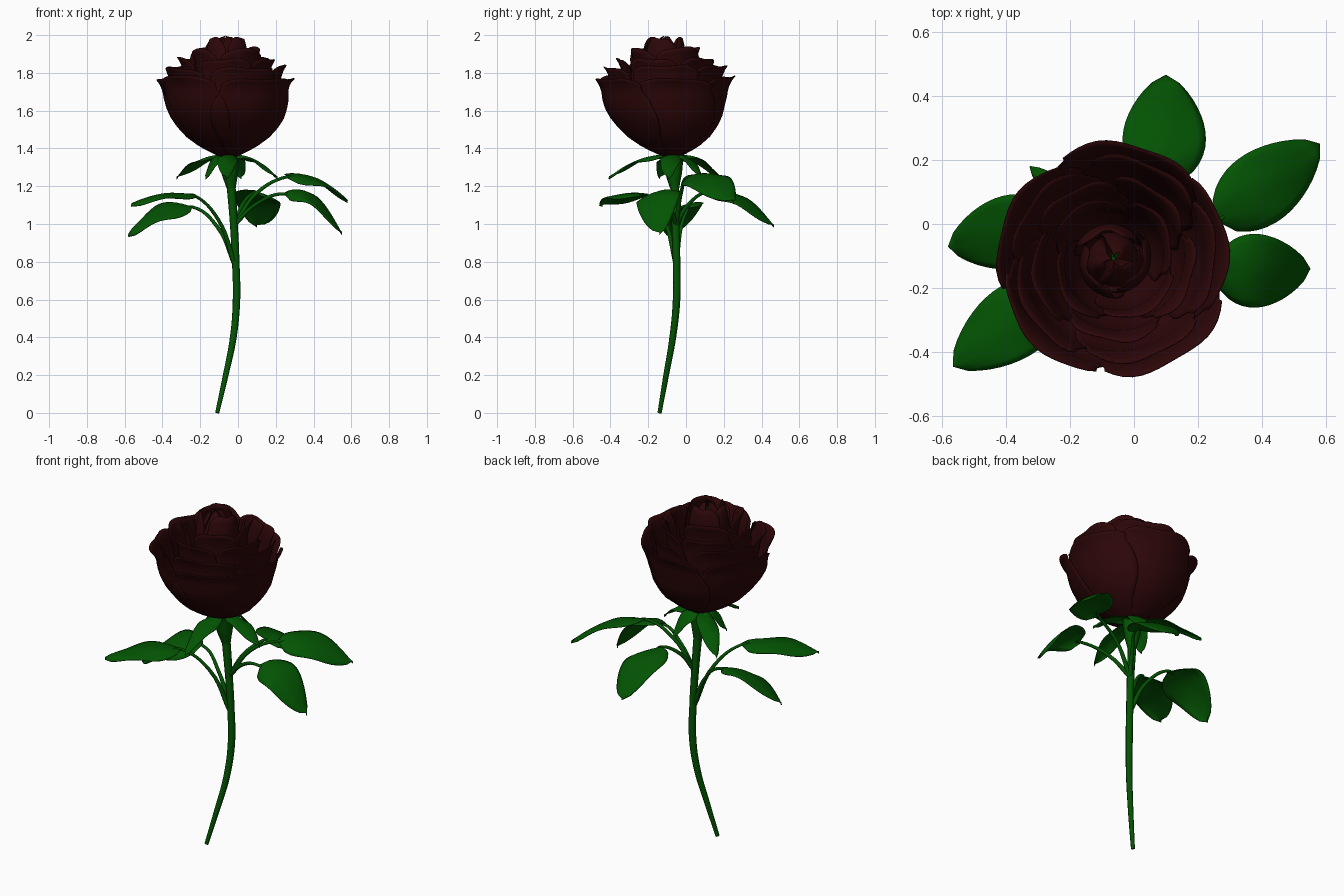
import bpy, math, random
from mathutils import Vector

random.seed(4)
if "Cube" in bpy.data.objects:
    bpy.data.objects.remove(bpy.data.objects["Cube"])


def material(name, rgb):
    m = bpy.data.materials.new(name)
    m.use_nodes = True
    m.diffuse_color = (*rgb, 1)
    bsdf = m.node_tree.nodes["Principled BSDF"]
    bsdf.inputs["Base Color"].default_value = (*rgb, 1)
    bsdf.inputs["Roughness"].default_value = 0.7
    return m


RED = material("dark red petal", (0.026, 0.002, 0.0025))
GREEN = material("leaf green", (0.001, 0.09, 0.001))


def sheet(name, func, nu, nv, mat, thick=0.004):
    """Thin smooth surface from func(u, v), u in -1..1, v in 0..1."""
    verts = [func(2 * i / nu - 1, j / nv) for j in range(nv + 1) for i in range(nu + 1)]
    w = nu + 1
    faces = [(j * w + i, j * w + i + 1, (j + 1) * w + i + 1, (j + 1) * w + i)
             for j in range(nv) for i in range(nu)]
    me = bpy.data.meshes.new(name)
    me.from_pydata(verts, [], faces)
    me.materials.append(mat)
    me.shade_smooth()
    ob = bpy.data.objects.new(name, me)
    bpy.context.collection.objects.link(ob)
    mod = ob.modifiers.new("thickness", "SOLIDIFY")
    mod.thickness = thick
    mod.offset = 0


def tube(name, points, radii):
    """Round green tube through the points with a radius at each."""
    cu = bpy.data.curves.new(name, "CURVE")
    cu.dimensions = "3D"
    cu.bevel_depth = 1
    cu.bevel_resolution = 2
    cu.resolution_u = 6
    cu.use_fill_caps = True
    sp = cu.splines.new("BEZIER")
    sp.bezier_points.add(len(points) - 1)
    for bp, p, r in zip(sp.bezier_points, points, radii):
        bp.co, bp.radius = p, r
        bp.handle_left_type = bp.handle_right_type = "AUTO"
    cu.materials.append(GREEN)
    ob = bpy.data.objects.new(name, cu)
    bpy.context.collection.objects.link(ob)


def lerp_profile(pts, t):
    """Interpolate along a list of evenly spaced values."""
    s = min(max(t, 0), 1) * (len(pts) - 1)
    i = min(int(s), len(pts) - 2)
    return pts[i] + (pts[i + 1] - pts[i]) * (s - i)


# Stem
tube("stem",
     [(-0.11, -0.14, 0), (-0.065, -0.105, 0.2), (-0.025, -0.07, 0.4), (-0.008, -0.05, 0.6),
      (-0.012, -0.05, 0.8), (-0.022, -0.055, 1.0), (-0.038, -0.06, 1.22)],
     [0.011, 0.015, 0.018, 0.02, 0.02, 0.021, 0.024])

# Swollen cup under the flower
tube("flower_cup", [(-0.036, -0.06, 1.19), (-0.043, -0.065, 1.27), (-0.05, -0.07, 1.37)],
     [0.025, 0.045, 0.06])


def blade(name, base, tip, width, arch, droop, roll, power, skew):
    """Arched pointed leaf from base to tip, drooping at the sides and rolled."""
    base, tip = Vector(base), Vector(tip)
    along = tip - base
    side = Vector((-along.y, along.x, 0)).normalized()

    def point(u, v):
        full = max(math.sin(math.pi * v ** skew), 0) ** power
        p = base + along * v + side * (u * full * width / 2)
        p.z += arch * math.sin(math.pi * v) + (roll * u - droop * u * u) * full
        p.z += 0.008 * abs(u) * math.sin(v * 9 + u * 2)
        return p
    sheet(name, point, 10, 14, GREEN)


# Five leaves: base, tip, width, arch, roll, height where the stalk leaves the stem
leaves = {
    "back_leaf": ((0.09, 0.12, 1.17), (0.1, 0.465, 0.99), 0.26, 0.06, 0.03, 1.0),
    "upper_left_leaf": ((0.26, 0.01, 1.25), (0.58, 0.25, 1.12), 0.23, 0.055, 0.035, 1.0),
    "lower_left_leaf": ((0.25, -0.15, 1.16), (0.55, -0.14, 0.95), 0.23, 0.09, 0.035, 1.0),
    "lower_right_leaf": ((-0.24, 0.01, 1.09), (-0.58, -0.07, 0.94), 0.23, 0.065, -0.035, 0.78),
    "upper_right_leaf": ((-0.23, -0.2, 1.15), (-0.565, -0.445, 1.1), 0.23, 0.035, 0.0, 0.78),
}
for name, (base, tip, width, arch, roll, z0) in leaves.items():
    blade(name, base, tip, width, arch, 0.025, roll, 0.65, 0.8)
    start = Vector((-0.015, -0.052, z0))
    end = Vector(base)
    mid = start.lerp(end, 0.42)
    mid.z = z0 + (end.z - z0) * 0.66
    inner = end + (Vector(tip) - end) * 0.12 + Vector((0, 0, 0.012))
    tube(name + "_stalk", [start, mid, end, inner], [0.013, 0.01, 0.008, 0.004])

# Sepals spreading below the petals
for i, (angle, reach) in enumerate([(138, 0.37), (66, 0.17), (-6, 0.26), (-92, 0.34), (210, 0.14)]):
    d = Vector((math.cos(math.radians(angle)), math.sin(math.radians(angle)), 0))
    c = Vector((-0.05, -0.068, 1.365))
    tip = c + d * reach
    tip.z = 1.245
    blade(f"sepal_{i + 1}", c + d * 0.02, tip, 0.11, 0.035, 0.015, 0.0, 0.7, 0.75)

# Bloom: radius runs from the base of the bowl to the rim
CENTRE = Vector((-0.065, -0.112))
BASE = Vector((-0.05, -0.075))
BOWL = [0.12, 0.44, 0.65, 0.79, 0.89, 0.95, 0.99, 1.01, 1.01]


def petal(name, angle, half, radius, top, flare, twist, tilt):
    phase = random.uniform(0, 6)
    top += random.uniform(-0.01, 0.01)

    def point(u, v):
        a = angle + u * half * (0.75 + 0.25 * math.sin(math.pi * min(v * 1.1, 1)))
        rim = max(v - 0.78, 0) / 0.22
        edge = 1 - 0.09 * abs(u) ** 4 + 0.01 * math.sin(4 * u + phase)
        r = radius * lerp_profile(BOWL, v) * (1 + twist * u)
        r += flare * rim ** 2 * (1 + 0.2 * math.sin(5 * u + phase)) * (1 - 0.5 * u ** 4)
        z = 1.355 + (top - 1.355) * v * (1 + (edge - 1) * v)
        z -= tilt * rim ** 3 * (1 - 0.6 * abs(u))
        c = BASE.lerp(CENTRE, min(v * 1.6, 1))
        return (c.x + r * math.cos(a), c.y + r * math.sin(a), z)
    sheet(name, point, 16, 20, RED)


# Rings of petals: count, half angle, radius, top, flare, twist, rim drop
rings = [
    ("outer", 5, 0.86, 0.33, 1.785, 0.032, 0.022, 0.012),
    ("second", 5, 0.82, 0.285, 1.845, 0.03, 0.035, 0.015),
    ("third", 5, 0.82, 0.222, 1.89, 0.03, 0.05, 0.012),
    ("fourth", 4, 1.0, 0.165, 1.935, 0.025, 0.08, 0.006),
    ("bud", 3, 1.35, 0.11, 1.98, -0.025, 0.1, 0.0),
    ("heart", 3, 1.35, 0.082, 1.997, -0.066, 0.08, 0.0),
]
for k, (label, count, half, radius, top, flare, twist, tilt) in enumerate(rings):
    for i in range(count):
        ang = 2 * math.pi * (i + 0.5 * (k % 2)) / count + 0.37 * k + 0.2
        petal(f"{label}_petal_{i + 1}", ang + random.uniform(-0.08, 0.08), half,
              radius * random.uniform(0.98, 1.03), top, flare, twist, tilt)

# Green tip in the heart of the bloom
tube("flower_core", [(-0.05, -0.08, 1.36), (-0.06, -0.1, 1.6), (-0.065, -0.108, 1.96)],
     [0.015, 0.01, 0.006])
